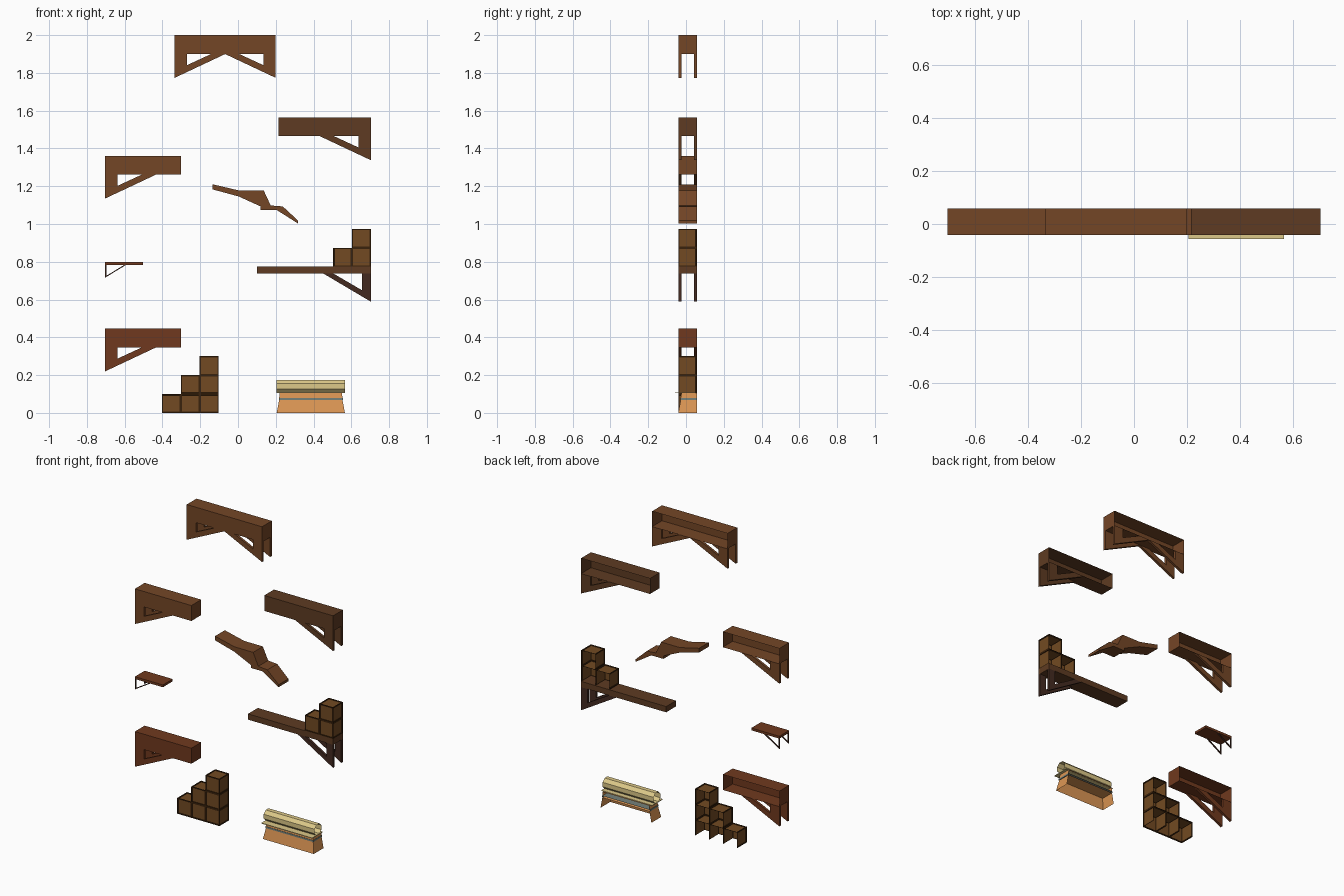
import bpy, bmesh, math
from mathutils import Vector

if "Cube" in bpy.data.objects:
    bpy.data.objects.remove(bpy.data.objects["Cube"])

Y0, Y1 = -0.041, 0.058   # shared front and back planes


def material(name, hexcode):
    srgb = [int(hexcode[i:i + 2], 16) / 255 for i in (0, 2, 4)]
    m = bpy.data.materials.new(name)
    m.diffuse_color = [((c + 0.055) / 1.055) ** 2.4 if c > 0.04 else c / 12.92 for c in srgb] + [1]
    m.use_nodes = True
    m.node_tree.nodes["Principled BSDF"].inputs["Base Color"].default_value = m.diffuse_color
    return m


WOOD = material("wood", "744626")
DARK_WOOD = material("dark_wood", "5E3B22")
RED_WOOD = material("red_wood", "70391E")
DEEP_WOOD = material("deep_wood", "432A20")
FRAME = material("crate_frame", "3A220C")
PANEL = material("crate_panel", "724A22")
PLASTER = material("plaster", "DC9654")
STRIPE = material("grey_stripe", "75817A")
TILE = material("tile", "DCC888")


def finish(name, bm, *mats):
    me = bpy.data.meshes.new(name)
    bm.to_mesh(me)
    bm.free()
    for m in mats:
        me.materials.append(m)
    ob = bpy.data.objects.new(name, me)
    bpy.context.collection.objects.link(ob)
    return ob


def prism(name, pts, y0, y1, mat):
    """Extrude an x/z outline from y0 to y1."""
    bm = bmesh.new()
    f = bm.faces.new([bm.verts.new((x, y0, z)) for x, z in pts])
    new = bmesh.ops.extrude_face_region(bm, geom=[f])["geom"]
    # the source face stays as the front cap
    bmesh.ops.translate(bm, vec=(0, y1 - y0, 0), verts=[v for v in new if isinstance(v, bmesh.types.BMVert)])
    bmesh.ops.recalc_face_normals(bm, faces=bm.faces)
    return finish(name, bm, mat)


def box_bm(x0, x1, y0, y1, z0, z1, open_sides=()):
    """Box with the faces along the given normals left out."""
    bm = bmesh.new()
    bmesh.ops.create_cube(bm, size=1)
    for v in bm.verts:
        v.co = Vector((x0 if v.co.x < 0 else x1, y0 if v.co.y < 0 else y1, z0 if v.co.z < 0 else z1))
    bm.normal_update()
    gone = [f for f in bm.faces if any(f.normal.dot(Vector(n)) > 0.9 for n in open_sides)]
    bmesh.ops.delete(bm, geom=gone, context="FACES")
    return bm


BACK, DOWN = (0, 1, 0), (0, 0, -1)


def brackets(name, x, side, z, mat, w=0.27, h=0.127, post=0.065, hole_w=0.195, hole_h=0.06, t=0.016):
    """Front and back corner brace; side is the direction the brace runs."""
    pts = [(0, 0), (0, -h), (w, 0), (hole_w, 0), (post, -hole_h), (post, 0)]
    pts = [(x + side * a, z + b) for a, b in pts]
    prism(name + "_front", pts, Y0, Y0 + t, mat)
    prism(name + "_back", pts, Y1 - t, Y1, mat)


# Deep platforms, open at the back, with braces at the supported ends
for name, x0, x1, top, ends, mat in [
    ("top_platform", -0.335, 0.199, 2.0, "LR", WOOD),
    ("right_platform", 0.215, 0.703, 1.564, "R", DARK_WOOD),
    ("left_platform", -0.703, -0.302, 1.361, "L", WOOD),
    ("low_platform", -0.703, -0.302, 0.446, "L", RED_WOOD),
]:
    finish(name, box_bm(x0, x1, Y0, Y1, top - 0.099, top, [BACK]), mat)
    for e in ends:
        brackets(f"{name}_brace_{e}", x0 if e == "L" else x1, 1 if e == "L" else -1, top - 0.099, mat)

# Small thin shelf
finish("small_shelf", box_bm(-0.703, -0.504, Y0, Y1, 0.783, 0.798), RED_WOOD)
brackets("small_shelf_brace", -0.703, 1, 0.783, DEEP_WOOD, 0.11, 0.067, 0.006, 0.1, 0.057, 0.008)

# Long beam carrying crates
finish("beam", box_bm(0.1, 0.703, Y0, Y1, 0.737, 0.774), DARK_WOOD)
brackets("beam_brace", 0.703, -1, 0.737, DEEP_WOOD, 0.25, 0.148, 0.046, 0.197, 0.088)

# Broken sloping plank
prism("broken_plank", [
    (-0.134, 1.21), (0.003, 1.178), (0.136, 1.178), (0.173, 1.098), (0.237, 1.093), (0.317, 1.019),
    (0.317, 1.003), (0.205, 1.074), (0.12, 1.074), (0.12, 1.093), (0.003, 1.146), (-0.134, 1.183),
], Y0, Y1, WOOD)


def crate(name, x, z, s=0.1):
    """Crate open at back and bottom, with framed sunken panels."""
    bm = box_bm(x, x + s, Y0, Y1, z, z + s, [BACK, DOWN])
    faces = bm.faces[:]
    bmesh.ops.inset_individual(bm, faces=faces, thickness=0.009, depth=0)
    bmesh.ops.inset_individual(bm, faces=faces, thickness=0.0005, depth=-0.004)
    for f in faces:
        f.material_index = 1
    finish(name, bm, FRAME, PANEL)


# Crate staircases: floor and beam
for label, x, z, heights in [("floor_crate", -0.403, 0, (1, 2, 3)), ("beam_crate", 0.503, 0.774, (1, 2))]:
    for col, n in enumerate(heights):
        for row in range(n):
            crate(f"{label}_{col}_{row}", x + 0.1 * col, z + 0.1 * row)


def wall_tier(name, z0, z1, low, high, mat):
    """Tapered wall tier open at back and bottom; low/high = (end inset, front y)."""
    bm = box_bm(0, 1, 0, 1, 0, 1, [BACK, DOWN])
    for v in bm.verts:
        inset, fy = high if v.co.z > 0.5 else low
        v.co = Vector((0.566 - inset if v.co.x > 0.5 else 0.205 + inset,
                       Y1 if v.co.y > 0.5 else fy, z1 if v.co.z > 0.5 else z0))
    finish(name, bm, mat)


# Plaster wall with stripes
wall_tier("wall_base", 0, 0.069, (0, Y0), (0.013, -0.028), PLASTER)
wall_tier("lower_stripe", 0.069, 0.08, (0.011, -0.03), (0.011, -0.03), STRIPE)
wall_tier("wall_upper", 0.08, 0.106, (0.013, -0.028), (0.016, -0.024), PLASTER)

# Tiled cap: eave sheet and open octagonal ridge
finish("eave", box_bm(0.205, 0.566, -0.057, 0.05, 0.105, 0.109), TILE)
bm = bmesh.new()
rings = []
for x in (0.205, 0.566):
    rings.append([bm.verts.new((x, 0.002 + 0.037 * math.cos(a), 0.141 + 0.037 * math.sin(a)))
                  for a in (math.pi / 8 + i * math.pi / 4 for i in range(8))])
for i in range(8):
    j = (i + 1) % 8
    bm.faces.new((rings[0][i], rings[0][j], rings[1][j], rings[1][i]))
bmesh.ops.recalc_face_normals(bm, faces=bm.faces)
finish("ridge_tube", bm, TILE)
